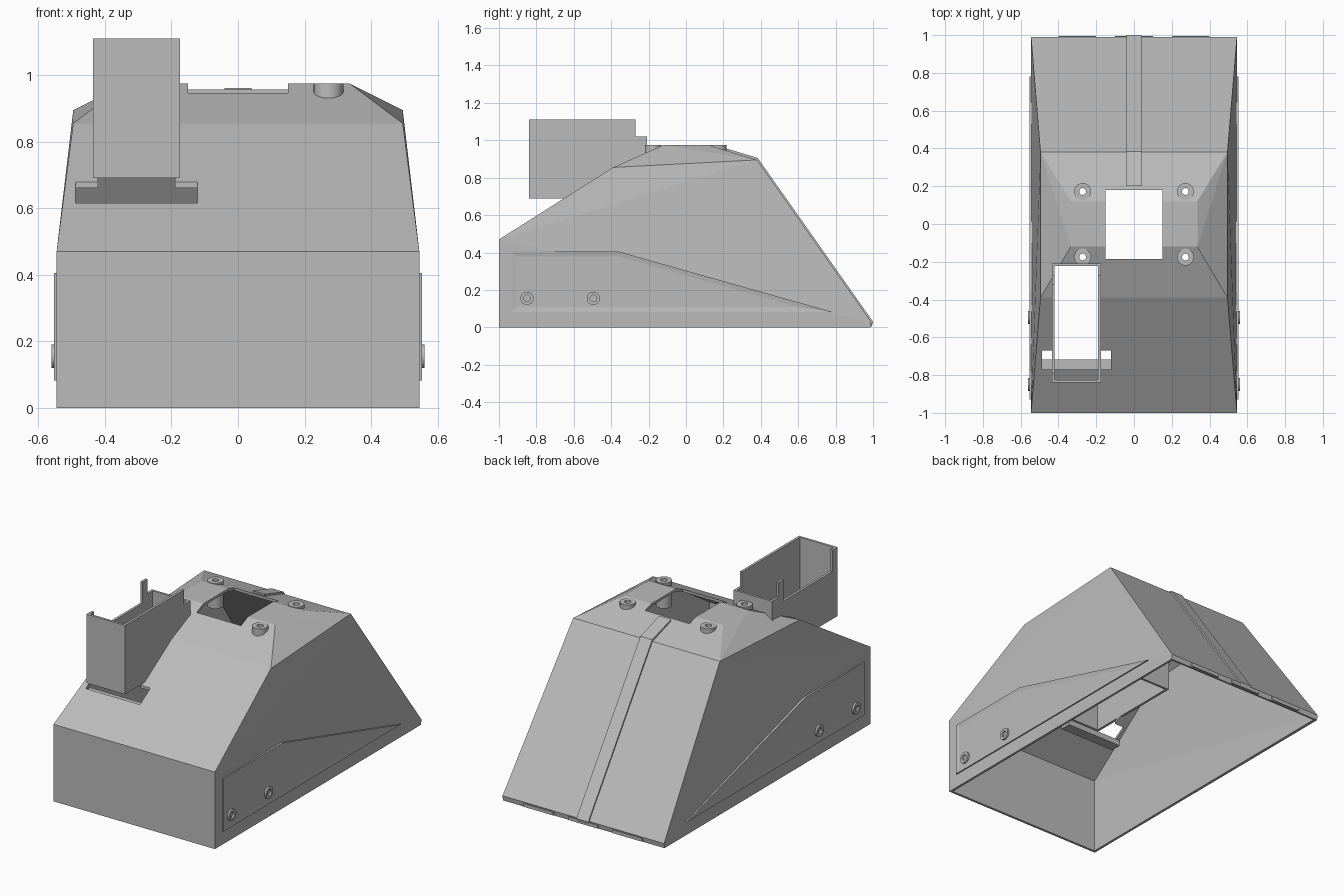
import bpy, bmesh, math
from mathutils import Vector, Matrix

if "Cube" in bpy.data.objects:
    bpy.data.objects.remove(bpy.data.objects["Cube"])

grey = bpy.data.materials.new("plain_grey")
grey.diffuse_color = (0.5, 0.5, 0.5, 1)
grey.use_nodes = True
grey.node_tree.nodes["Principled BSDF"].inputs["Base Color"].default_value = grey.diffuse_color


def finish(name, bm):
    bmesh.ops.recalc_face_normals(bm, faces=bm.faces)
    me = bpy.data.meshes.new(name)
    bm.to_mesh(me)
    bm.free()
    me.materials.append(grey)
    ob = bpy.data.objects.new(name, me)
    bpy.context.collection.objects.link(ob)
    return ob


def prism(name, yz, x0, x1, inset=0, depth=0):
    """Extrude a y-z outline from x0 to x1; optionally recess the x1 face."""
    bm = bmesh.new()
    a = [bm.verts.new((x0, y, z)) for y, z in yz]
    b = [bm.verts.new((x1, y, z)) for y, z in yz]
    n = len(yz)
    bm.faces.new(a)
    end = bm.faces.new(b)
    for i in range(n):
        j = (i + 1) % n
        bm.faces.new((a[i], a[j], b[j], b[i]))
    bmesh.ops.recalc_face_normals(bm, faces=bm.faces)
    if inset:
        bmesh.ops.inset_region(bm, faces=[end], thickness=inset, use_even_offset=True)
        for v in end.verts:
            v.co.x -= depth * (1 if x1 > x0 else -1)
    return finish(name, bm)


def box(name, x0, x1, y0, y1, z0, z1):
    return prism(name, [(y0, z0), (y1, z0), (y1, z1), (y0, z1)], x0, x1)


def tube(name, base, axis, length, r, hole, n=24):
    """Ring-shaped cylinder starting at base and running along axis."""
    bm = bmesh.new()
    rot = Vector((0, 0, 1)).rotation_difference(Vector(axis)).to_matrix()
    rings = []
    for rad, h in ((r, 0), (r, length), (hole, length), (hole, 0)):
        rings.append([bm.verts.new(Vector(base) + rot @ Vector((
            rad * math.cos(2 * math.pi * i / n), rad * math.sin(2 * math.pi * i / n), h)))
            for i in range(n)])
    for k in range(4):
        p, q = rings[k], rings[(k + 1) % 4]
        for i in range(n):
            j = (i + 1) % n
            bm.faces.new((p[i], p[j], q[j], q[i]))
    ob = finish(name, bm)
    bpy.context.view_layer.objects.active = ob
    ob.select_set(True)
    bpy.ops.object.shade_smooth_by_angle(angle=math.radians(35))
    ob.select_set(False)
    return ob


def cut(target, cutter):
    m = target.modifiers.new("cut", "BOOLEAN")
    m.operation, m.solver, m.object = "DIFFERENCE", "EXACT", cutter
    bpy.context.view_layer.objects.active = target
    bpy.ops.object.modifier_apply(modifier=m.name)
    bpy.data.objects.remove(cutter)


# Hollow faceted shell, open at the bottom
half = [(.545, -1, 0), (.545, -1, .47), (.495, -.39, .855), (.335, -.12, .975),
        (.335, .12, .975), (.495, .38, .895), (.545, .99, .03), (.545, .985, 0)]
bm = bmesh.new()
for x, y, z in half:
    for s in (-1, 1):
        bm.verts.new((s * x, y, z))
bmesh.ops.convex_hull(bm, input=bm.verts)
bm.faces.ensure_lookup_table()
bottom = [f for f in bm.faces if all(v.co.z < 1e-4 for v in f.verts)]
bmesh.ops.delete(bm, geom=bottom, context="FACES")
bmesh.ops.dissolve_limit(bm, angle_limit=.002, verts=bm.verts, edges=bm.edges)
shell = finish("shell", bm)
m = shell.modifiers.new("wall", "SOLIDIFY")
m.thickness, m.offset, m.use_even_offset = .015, -1, True
bpy.context.view_layer.objects.active = shell
bpy.ops.object.modifier_apply(modifier=m.name)

# Openings: top window, wide slot and hopper opening in the front slope
for dims in ((-.15, .15, -.185, .18, .5, 1.2),
             (-.488, -.122, -.77, -.67, .5, .8),
             (-.42, -.19, -.69, -.22, .5, 1.2)):
    cut(shell, box("cutter", *dims))

# Screw bosses around the top window, drilled through
for sx in (-1, 1):
    for y in (-.175, .172):
        cutter_bm = bmesh.new()
        bmesh.ops.create_cone(cutter_bm, cap_ends=True, segments=24, radius1=.03, radius2=.03,
                              depth=.6, matrix=Matrix.Translation((sx * .272, y, .95)))
        cut(shell, finish("cutter", cutter_bm))
        tube("screw_boss", (sx * .272, y, .82), (0, 0, 1), .155, .045, .018)

# Side panels with a recessed centre, and two ring bolts each
outline = [(-.93, .083), (.78, .083), (-.36, .405), (-.93, .405)]
for s in (-1, 1):
    prism("side_panel", outline, s * .535, s * .553, .025, .004)
    for y in (-.85, -.495):
        tube("side_bolt", (s * .54, y, .155), (s, 0, 0), .02, .035, .018)

# Raised strip down the back
prism("back_strip", [(.2, .942), (.2, .961), (.383, .906), (1, .03), (.995, .012),
                     (.98, .025), (.374, .888)], -.04, .04)

# Small plates on the back lip
for x in (-.3, 0, .3):
    box("lip_plate", x - .1, x + .1, .975, .995, .004, .024)

# Hopper: front and back walls, plain right wall, notched left wall
box("hopper_front", -.435, -.175, -.84, -.825, .69, 1.11)
box("hopper_back", -.435, -.175, -.222, -.208, .69, 1.02)
prism("hopper_right", [(-.84, .69), (-.208, .69), (-.208, 1.02), (-.27, 1.02),
                       (-.27, 1.11), (-.84, 1.11)], -.19, -.175)
prism("hopper_left", [(-.84, .69), (-.208, .69), (-.208, 1.02), (-.27, 1.02),
                      (-.27, 1.11), (-.32, 1.11), (-.32, .98), (-.79, .98),
                      (-.79, 1.11), (-.84, 1.11)], -.435, -.42)

# Ledge below the slot
box("slot_ledge", -.495, -.115, -.785, -.718, .565, .6)
